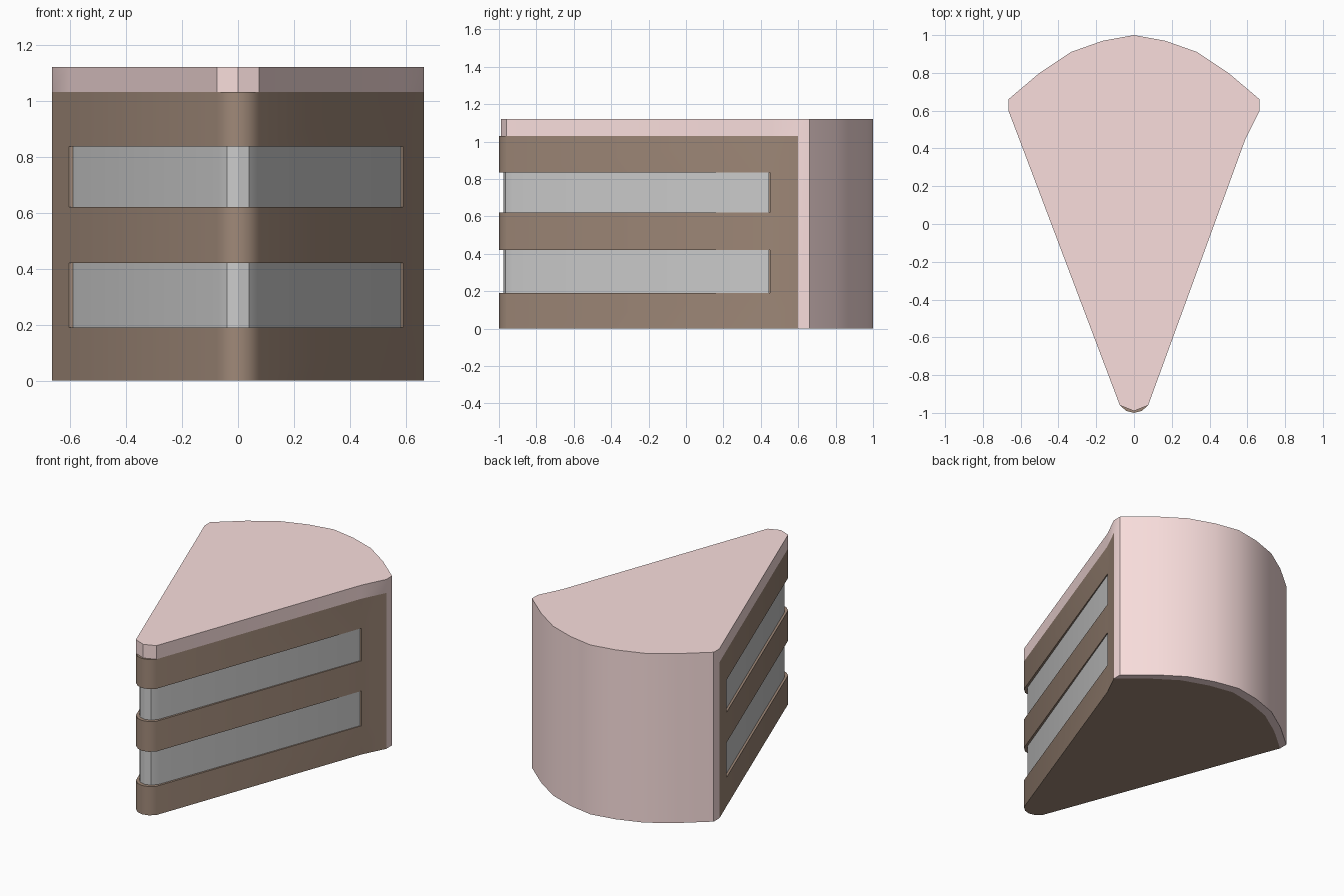
import bpy, bmesh, math

if "Cube" in bpy.data.objects:
    bpy.data.objects.remove(bpy.data.objects["Cube"])

def material(name, rgb):
    m = bpy.data.materials.new(name)
    m.diffuse_color = (*rgb, 1)
    m.use_nodes = True
    m.node_tree.nodes["Principled BSDF"].inputs["Base Color"].default_value = m.diffuse_color
    return m

PINK = material("pink_icing", (0.95, 0.73, 0.72))
BROWN = material("chocolate", (0.35, 0.25, 0.19))

def finish(name, polys, mat=None):
    """Weld a list of polygons into one smooth-shaded object."""
    bm = bmesh.new()
    for p in polys:
        bm.faces.new([bm.verts.new(c) for c in p])
    bmesh.ops.remove_doubles(bm, verts=bm.verts, dist=1e-4)
    bmesh.ops.recalc_face_normals(bm, faces=bm.faces)
    me = bpy.data.meshes.new(name)
    bm.to_mesh(me)
    bm.free()
    ob = bpy.data.objects.new(name, me)
    bpy.context.collection.objects.link(ob)
    if mat:
        me.materials.append(mat)
    bpy.ops.object.select_all(action='DESELECT')
    ob.select_set(True)
    bpy.context.view_layer.objects.active = ob
    bpy.ops.object.shade_smooth_by_angle(angle=math.radians(30))

def at(path, z):
    return [(x, y, z) for x, y in path]

def wall(a, b):
    """Quads joining two matching 3D paths; degenerate steps are skipped."""
    out = []
    for i in range(len(a) - 1):
        q = []
        for c in (a[i], a[i + 1], b[i + 1], b[i]):
            if c not in q:
                q.append(c)
        if len(q) > 2:
            out.append(q)
    return out

def loft(levels):
    """Closed solid through (outline, z) levels."""
    rings = [at(p, z) for p, z in levels]
    polys = [dedupe(rings[0]), dedupe(rings[-1])]
    for a, b in zip(rings, rings[1:]):
        polys += wall(a + a[:1], b + b[:1])
    return polys

def dedupe(ring):
    return list(dict.fromkeys(ring))

# Shared plan outline: rounded back, side corners and groove end points
half = [(0.665, 0.66), (0.5, 0.80), (0.335, 0.91), (0.165, 0.97)]
arc = half + [(0, 1.0)] + [(-x, y) for x, y in reversed(half)]
CR, CL = (0.665, 0.60), (-0.665, 0.60)
AR, AL = (0.59, 0.45), (-0.604, 0.44)
inner = [CR] + [(x, y - 0.06) for x, y in arc[1:-1]] + [CL]
outer = [CR] + arc + [CL]

# Icing: top slab and curved back shell in one mesh
LOW, TOP = 1.03, 1.12
front = [CL, AL, (-0.075, -0.96), (0, -0.99), (0.075, -0.96), AR, CR]
icing = [at(outer + front[1:-1], TOP), at(inner + front[1:-1], LOW)]
icing += wall(at(front, LOW), at(front, TOP))
icing += wall(at(outer, 0), at(outer, LOW)) + wall(at(outer, LOW), at(outer, TOP))
icing += wall(at(inner, 0), at(inner, LOW))
icing.append(at(outer + inner[-2:0:-1], 0))
finish("icing", icing, PINK)

# Sponge: one body with two grooves around the tip
def outline(tip, near, side, right, left):
    n, s = near, side
    return ([(0, tip), n, s, right, AR] + inner +
            [AL, left, (-s[0], s[1]), (-n[0], n[1])])

full = outline(-1.0, (0.04, -0.99), (0.075, -0.96), AR, AL)
cut = outline(-0.95, (0.03, -0.94), (0.055, -0.90), (0.56, 0.45), (-0.57, 0.44))
BANDS = [(0.19, 0.42), (0.62, 0.835)]
levels = [(full, 0)]
for z0, z1 in BANDS:
    levels += [(full, z0), (cut, z0), (cut, z1), (full, z1)]
levels.append((full, LOW))
finish("sponge", loft(levels), BROWN)

# Cream fillings seated in the grooves
cream = [(0, -0.977), (0.04, -0.966), (0.072, -0.927), (0.582, 0.445),
         (-0.589, 0.44), (-0.072, -0.927), (-0.04, -0.966)]
for name, (z0, z1) in zip(("lower_cream", "upper_cream"), BANDS):
    finish(name, loft([(cream, z0), (cream, z1)]))
